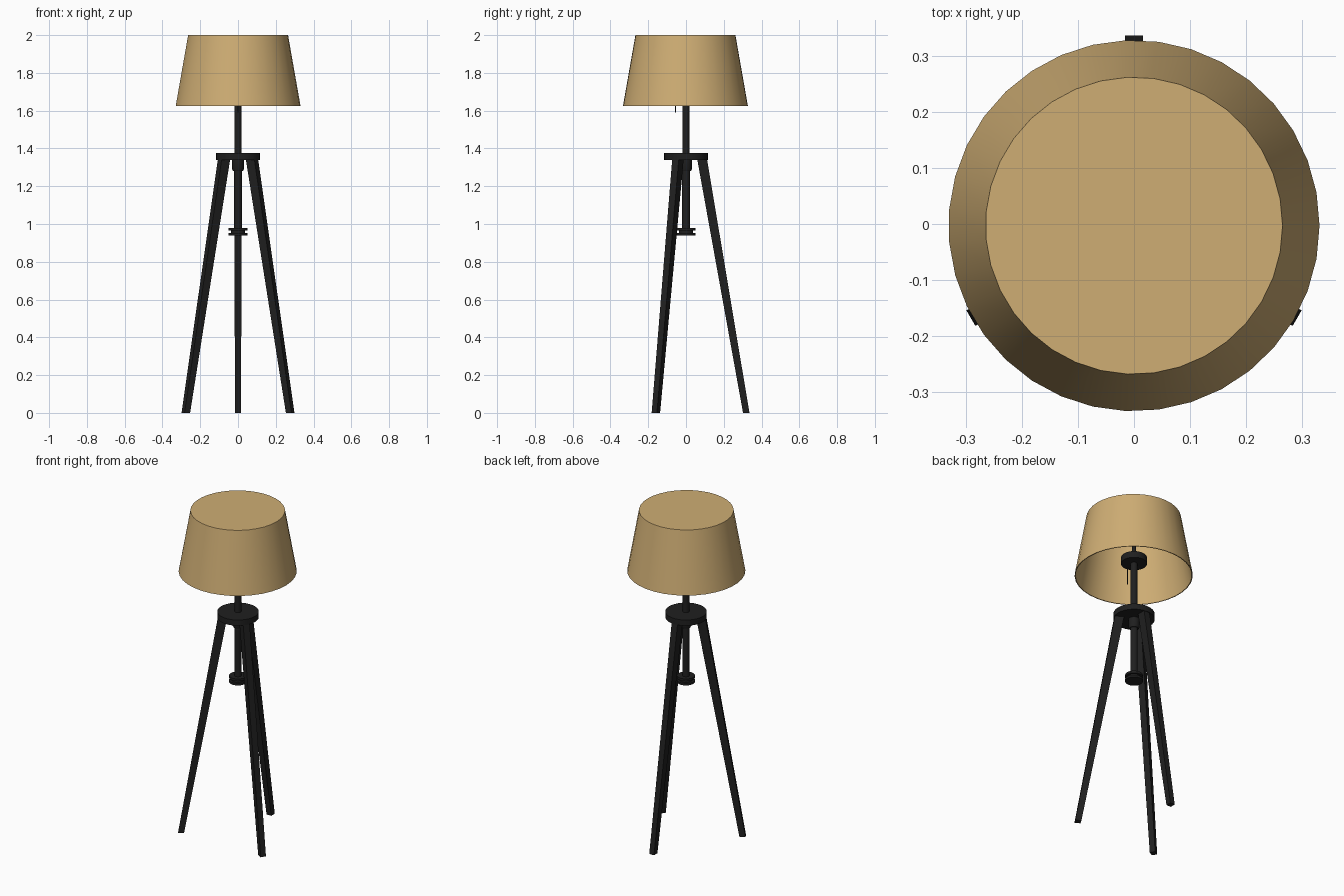
import bpy, bmesh
from math import radians, cos, sin, pi
from mathutils import Vector

cube = bpy.data.objects.get("Cube")
if cube:
    bpy.data.objects.remove(cube, do_unlink=True)


def material(name, rgb):
    m = bpy.data.materials.new(name)
    m.use_nodes = True
    m.diffuse_color = (*rgb, 1)
    m.node_tree.nodes["Principled BSDF"].inputs["Base Color"].default_value = (*rgb, 1)
    return m


TAN = material("warm tan fabric", (0.62, 0.42, 0.175))
BLACK = material("matte black", (0.014, 0.014, 0.014))


def finish(bm, name, mat, smooth=True):
    bmesh.ops.recalc_face_normals(bm, faces=bm.faces)
    mesh = bpy.data.meshes.new(name)
    bm.to_mesh(mesh)
    bm.free()
    obj = bpy.data.objects.new(name, mesh)
    bpy.context.collection.objects.link(obj)
    mesh.materials.append(mat)
    if smooth:
        bpy.ops.object.select_all(action='DESELECT')
        obj.select_set(True)
        bpy.context.view_layer.objects.active = obj
        bpy.ops.object.shade_smooth_by_angle(angle=radians(30))
    return obj


def lathe(name, profile, mat, sides=32, center=(0, 0), start=0.0):
    """Closed turned solid: rings through (radius, z), capped at both ends."""
    bm = bmesh.new()
    rings = []
    for r, z in profile:
        rings.append([bm.verts.new((center[0] + r * cos(start + 2 * pi * i / sides),
                                    center[1] + r * sin(start + 2 * pi * i / sides), z))
                      for i in range(sides)])
    for a, b in zip(rings, rings[1:]):
        for i in range(sides):
            j = (i + 1) % sides
            bm.faces.new((a[i], a[j], b[j], b[i]))
    bm.faces.new(rings[0])
    bm.faces.new(rings[-1])
    return finish(bm, name, mat)


# Shade: thin tapered drum, closed on top and open below
lathe("lamp_shade", [(0.26, 1.994), (0.326, 1.625), (0.331, 1.625), (0.265, 2.0)],
      TAN, sides=35, center=(0, -0.003), start=radians(92.6))

# Centre column, socket and fittings
lathe("upper_post", [(0.019, 1.37), (0.019, 1.72)], BLACK)
lathe("shade_support", [(0.012, 1.72), (0.012, 1.994)], BLACK, sides=16)
lathe("socket_disc", [(0.073, 1.70), (0.073, 1.74)], BLACK)
lathe("tripod_plate", [(0.116, 1.34), (0.116, 1.375)], BLACK)
lathe("plate_collar", [(0.026, 1.28), (0.031, 1.29), (0.031, 1.34)], BLACK)
lathe("lower_post", [(0.021, 0.96), (0.021, 1.29)], BLACK)
lathe("adjuster_knob", [(0.05, 0.94), (0.05, 0.953), (0.038, 0.953), (0.038, 0.966),
                        (0.05, 0.966), (0.05, 0.98)], BLACK)

# Pull cord hanging from the socket
lathe("pull_cord", [(0.002, 1.59), (0.002, 1.71)], BLACK, sides=8, center=(0, -0.056))


# Legs: tapered rectangular bars splayed around the plate
def leg(name, angle):
    out = Vector((cos(angle), sin(angle), 0))
    side = Vector((-sin(angle), cos(angle), 0))
    bm = bmesh.new()
    rings = []
    for radius, z, depth, width in ((0.319, 0, 0.034, 0.032), (0.085, 1.345, 0.052, 0.04)):
        rings.append([bm.verts.new(out * (radius + u * depth / 2) + side * (v * width / 2)
                                   + Vector((0, 0, z)))
                      for u, v in ((-1, -1), (1, -1), (1, 1), (-1, 1))])
    low, top = rings
    bm.faces.new(low)
    bm.faces.new(top)
    for i in range(4):
        j = (i + 1) % 4
        bm.faces.new((low[i], low[j], top[j], top[i]))
    finish(bm, name, BLACK, smooth=False)


for name, degrees in (("back_leg", 90), ("front_right_leg", 210), ("front_left_leg", 330)):
    leg(name, radians(degrees))
